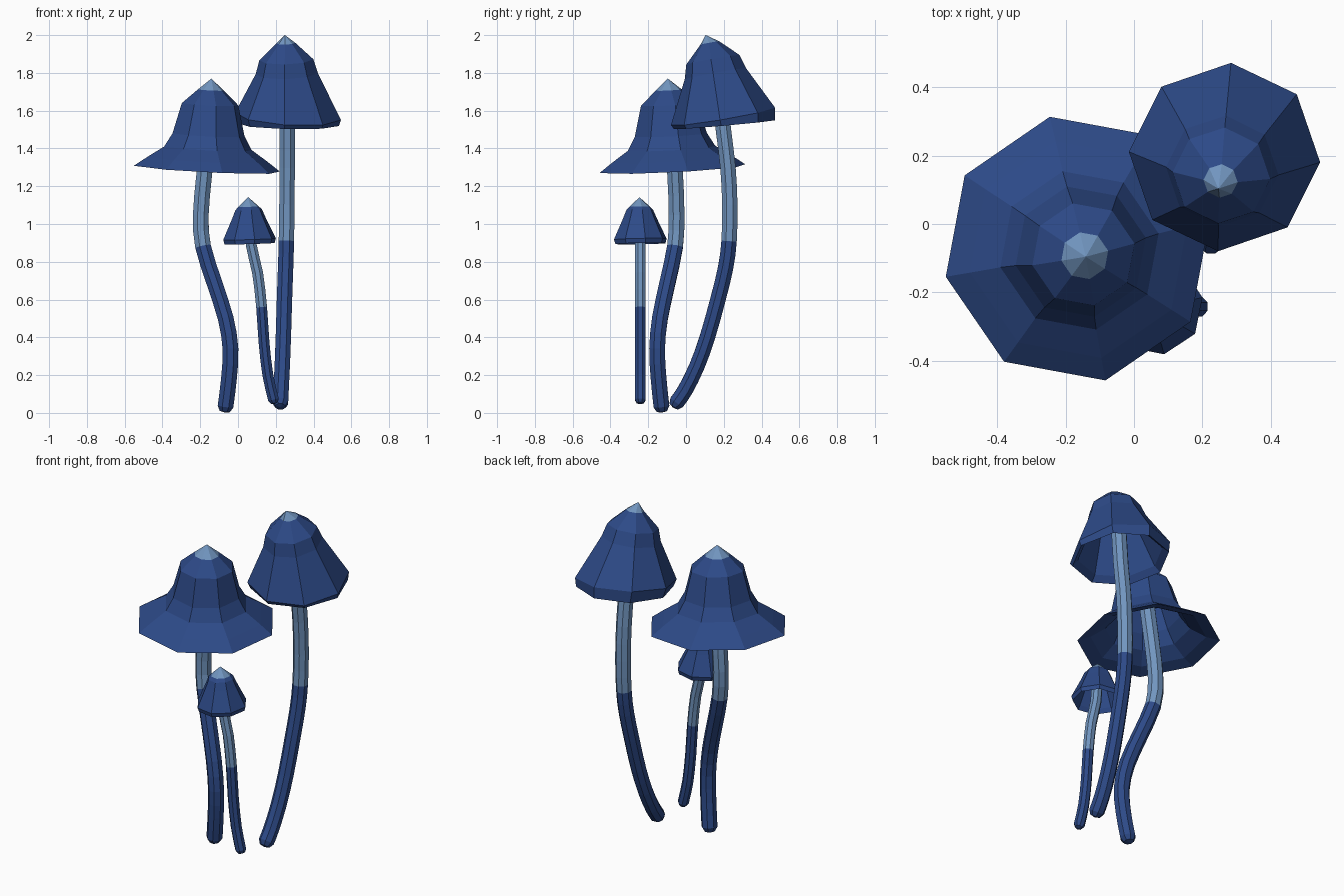
import bpy, bmesh, math
from mathutils import Vector

if "Cube" in bpy.data.objects:
    bpy.data.objects.remove(bpy.data.objects["Cube"])


def material(name, rgb):
    m = bpy.data.materials.new(name)
    m.diffuse_color = (*rgb, 1)
    m.use_nodes = True
    m.node_tree.nodes["Principled BSDF"].inputs["Base Color"].default_value = m.diffuse_color
    return m


navy = material("navy_blue", (0.026, 0.068, 0.245))
pale = material("pale_blue", (0.165, 0.300, 0.520))
SIDES = 8


def skin(name, rings, start, end, is_pale):
    """Loft rings of points, closing to a point at each end."""
    bm = bmesh.new()
    loops = [[bm.verts.new(p) for p in ring] for ring in rings]
    n = len(loops[0])
    for a, b in zip(loops, loops[1:]):
        for i in range(n):
            j = (i + 1) % n
            bm.faces.new((a[i], a[j], b[j], b[i]))
    for loop, tip in ((loops[0], start), (loops[-1], end)):
        v = bm.verts.new(tip)
        for i in range(n):
            bm.faces.new((loop[i], loop[(i + 1) % n], v))
    bmesh.ops.recalc_face_normals(bm, faces=bm.faces)
    for f in bm.faces:
        f.material_index = 1 if is_pale(f.calc_center_median()) else 0
    me = bpy.data.meshes.new(name)
    bm.to_mesh(me)
    bm.free()
    me.materials.append(navy)
    me.materials.append(pale)
    ob = bpy.data.objects.new(name, me)
    bpy.context.collection.objects.link(ob)
    return ob


def cap(name, centre, axis, phase, inside, outside, apex, tip_h, apex_shift=(0, 0, 0)):
    """Tilted octagonal cap: hollow underside, outer bell, pale tip.
    Rings are (radius, height) with optional extra tilt in x and y."""
    centre, axis = Vector(centre), Vector(axis).normalized()
    rot = Vector((0, 0, 1)).rotation_difference(axis)

    def ring(r, h, tx=0, ty=0):
        pts = []
        for i in range(SIDES):
            a = math.radians(phase) + math.tau * i / SIDES
            x, y = r * math.cos(a), r * math.sin(a)
            pts.append(centre + rot @ Vector((x, y, h + tx * x + ty * y)))
        return pts

    rings = [ring(*spec) for spec in inside[1:] + outside]
    skin(name, rings, centre + axis * inside[0][1],
         centre + axis * apex + Vector(apex_shift),
         lambda c: (c - centre).dot(axis) > tip_h)


def smooth_path(pts):
    """Insert a rounded midpoint between neighbouring path points."""
    pts = [Vector(p) for p in pts]
    out = []
    for i in range(len(pts) - 1):
        a, b = pts[i], pts[i + 1]
        before = pts[i - 1] if i else a * 2 - b
        after = pts[i + 2] if i + 2 < len(pts) else b * 2 - a
        out += [a, (a + b) * 0.5625 - (before + after) * 0.0625]
    return out + [pts[-1]]


def stem(name, pts, radius, split):
    """Octagonal tube along a path, rounded foot, pale above the split height."""
    pts = smooth_path(pts)
    rings = []
    for i, p in enumerate(pts):
        d = (pts[min(i + 1, len(pts) - 1)] - pts[max(i - 1, 0)]).normalized()
        side = Vector((0, 1, 0)).cross(d).normalized()
        up = d.cross(side)

        def ring(c, r):
            return [c + side * r * math.cos(a) + up * r * math.sin(a)
                    for a in (math.tau * (k + 0.5) / SIDES for k in range(SIDES))]

        if i == 0:
            foot = p - d * radius * 0.75
            rings.append(ring(p - d * radius * 0.6, radius * 0.65))
        rings.append(ring(p, radius))
    skin(name, rings, foot, pts[-1], lambda c: c.z > split)


# wide bell mushroom
cap("wide_cap", (-0.165, -0.072, 1.293), (0.05, -0.05, 1), 12,
    [(0, 0.29), (0.14, 0.27), (0.185, 0.15), (0.235, 0.075), (0.32, 0.022)],
    [(0.395, 0), (0.325, 0.05), (0.237, 0.108), (0.195, 0.18), (0.153, 0.342), (0.07, 0.418)],
    0.478, 0.42)
stem("wide_stem", [(-0.066, -0.13, 0.035), (-0.048, -0.145, 0.18), (-0.04, -0.153, 0.34),
                   (-0.065, -0.138, 0.5), (-0.122, -0.1, 0.68), (-0.185, -0.058, 0.88),
                   (-0.197, -0.05, 1.05), (-0.178, -0.058, 1.27), (-0.15, -0.08, 1.57)],
     0.045, 0.88)

# tall mushroom, with a lip that is deeper at the back
cap("tall_cap", (0.265, 0.196, 1.57), (-0.03, -0.18, 1), 41,
    [(0, 0.31), (0.13, 0.28), (0.155, 0.2), (0.235, -0.01, -0.05, -0.09)],
    [(0.268, -0.045, -0.05, -0.09), (0.28, 0, -0.09, -0.01), (0.165, 0.23),
     (0.143, 0.305), (0.05, 0.395)],
    0.438, 0.4, (-0.005, -0.015, 0))
stem("tall_stem", [(0.225, -0.05, 0.055), (0.228, -0.005, 0.12), (0.234, 0.057, 0.245),
                   (0.24, 0.113, 0.4), (0.246, 0.169, 0.6), (0.252, 0.21, 0.77),
                   (0.256, 0.228, 0.91), (0.259, 0.232, 1.1), (0.26, 0.222, 1.3),
                   (0.26, 0.198, 1.5), (0.25, 0.16, 1.85)],
     0.044, 0.91)

# small mushroom
cap("small_cap", (0.061, -0.242, 0.92), (-0.03, -0.02, 1), 11,
    [(0, 0.15), (0.065, 0.135), (0.08, 0.1), (0.12, 0)],
    [(0.135, -0.024), (0.142, 0), (0.09, 0.112), (0.072, 0.155), (0.055, 0.172)],
    0.222, 0.174)
stem("small_stem", [(0.188, -0.242, 0.07), (0.158, -0.242, 0.2), (0.138, -0.242, 0.37),
                    (0.125, -0.242, 0.56), (0.104, -0.242, 0.74), (0.07, -0.242, 0.89),
                    (0.058, -0.242, 1.07)],
     0.031, 0.56)
